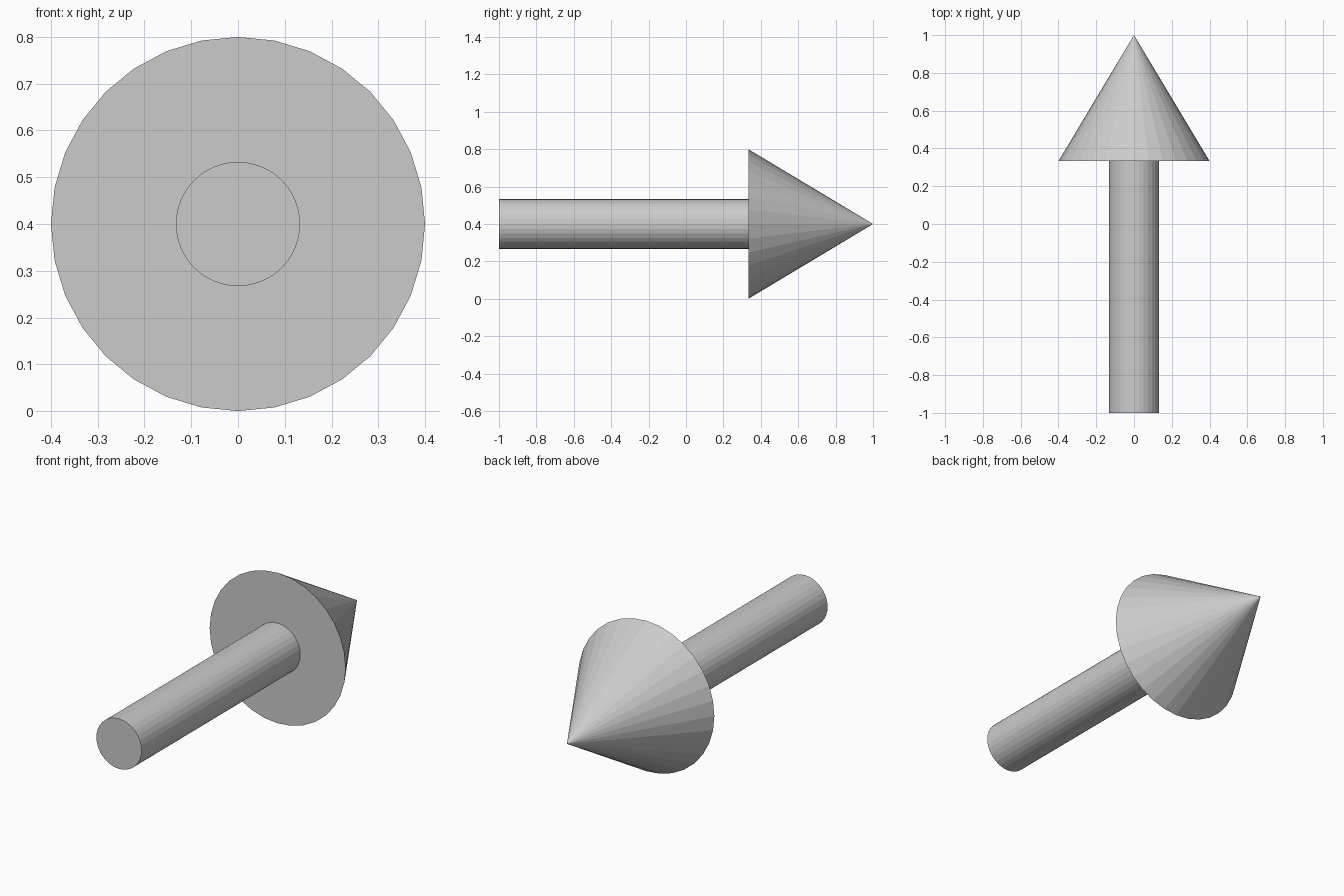
import bpy
import math

if "Cube" in bpy.data.objects:
    bpy.data.objects.remove(bpy.data.objects["Cube"])

AXIS_Z = 0.4        # height of the arrow's centre line
TAIL, NECK, TIP = -1.0, 1 / 3, 1.0


def tapered_rod(name, y0, y1, r0, r1):
    """32-sided flat-faced cone or cylinder running along +y."""
    bpy.ops.mesh.primitive_cone_add(
        vertices=32, radius1=r0, radius2=r1, depth=y1 - y0,
        location=(0, (y0 + y1) / 2, AXIS_Z),
        rotation=(-math.pi / 2, 0, 0))
    obj = bpy.context.object
    obj.name = name
    bpy.ops.object.transform_apply(location=False, rotation=True, scale=True)
    return obj


# Straight shaft, then the pointed head
tapered_rod("arrow_shaft", TAIL, NECK, 0.133, 0.133)
tapered_rod("arrow_head", NECK, TIP, 0.4, 0.0)
